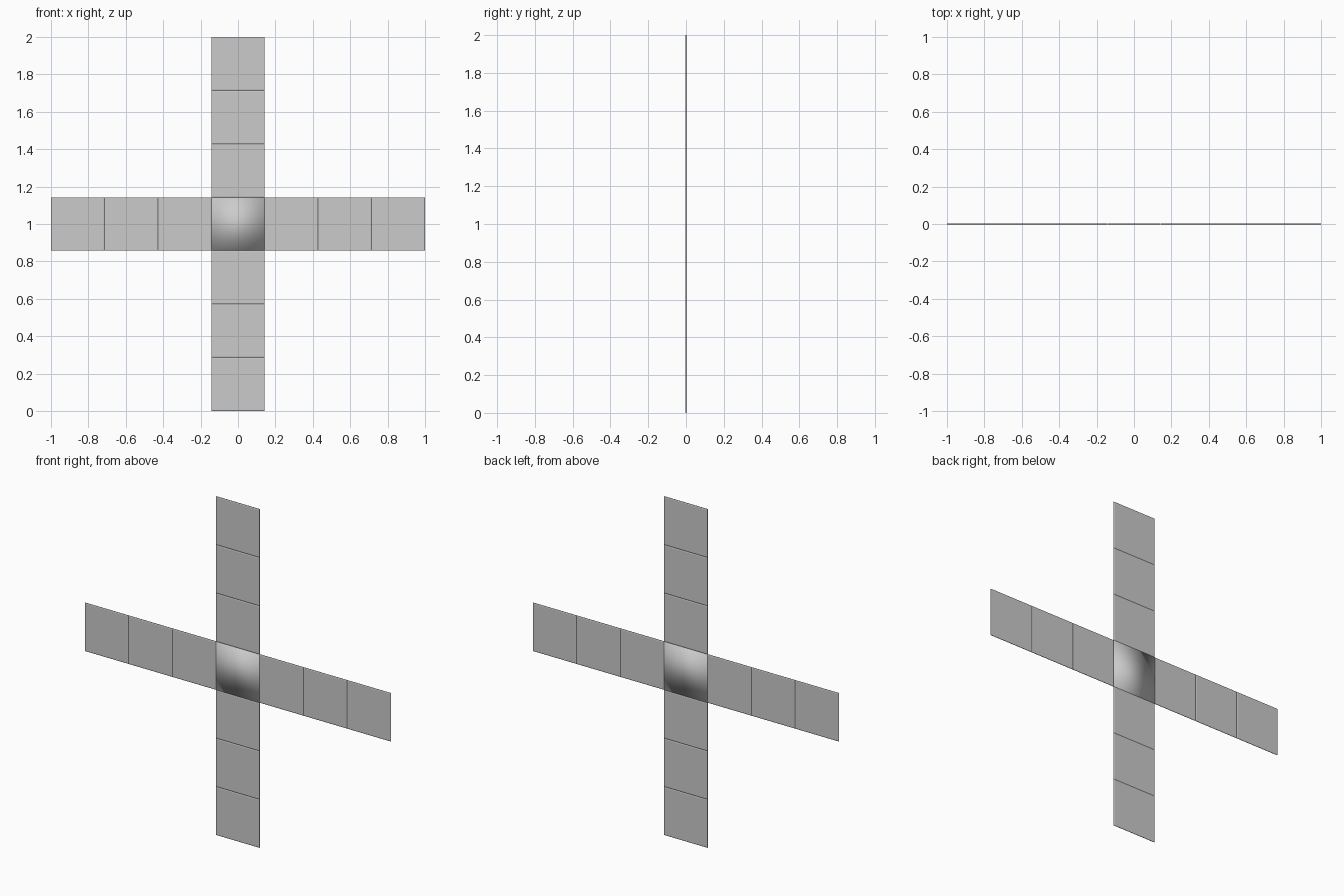
import bpy, bmesh

if "Cube" in bpy.data.objects:
    bpy.data.objects.remove(bpy.data.objects["Cube"])

S = 2 / 7          # tile side
T = 0.003          # half thickness
RIM = 0.007        # width of the softened tile border


def tile(name, x, z, soft_box=False):
    bm = bmesh.new()
    bmesh.ops.create_cube(bm, size=1)
    depth = T if soft_box else T * 0.4
    for v in bm.verts:
        v.co = (v.co.x * S + x, v.co.y * 2 * depth, v.co.z * S + z)
    if not soft_box:
        # raised, slightly inset front and back plates
        bm.normal_update()
        plates = [f for f in bm.faces if abs(f.normal.y) > 0.9]
        bmesh.ops.inset_individual(bm, faces=plates, thickness=RIM)
        for f in plates:
            for v in f.verts:
                v.co.y = T if v.co.y > 0 else -T
    for f in bm.faces:
        f.smooth = soft_box
    mesh = bpy.data.meshes.new(name)
    bm.to_mesh(mesh)
    bm.free()
    obj = bpy.data.objects.new(name, mesh)
    bpy.context.collection.objects.link(obj)


# centre tile, smooth shaded
tile("centre_tile", 0, 1, True)

# four arms of three tiles each
arms = {"left": (-1, 0), "right": (1, 0), "upper": (0, 1), "lower": (0, -1)}
for side, (dx, dz) in arms.items():
    for i in range(1, 4):
        tile(f"{side}_arm_tile_{i}", dx * i * S, 1 + dz * i * S)
